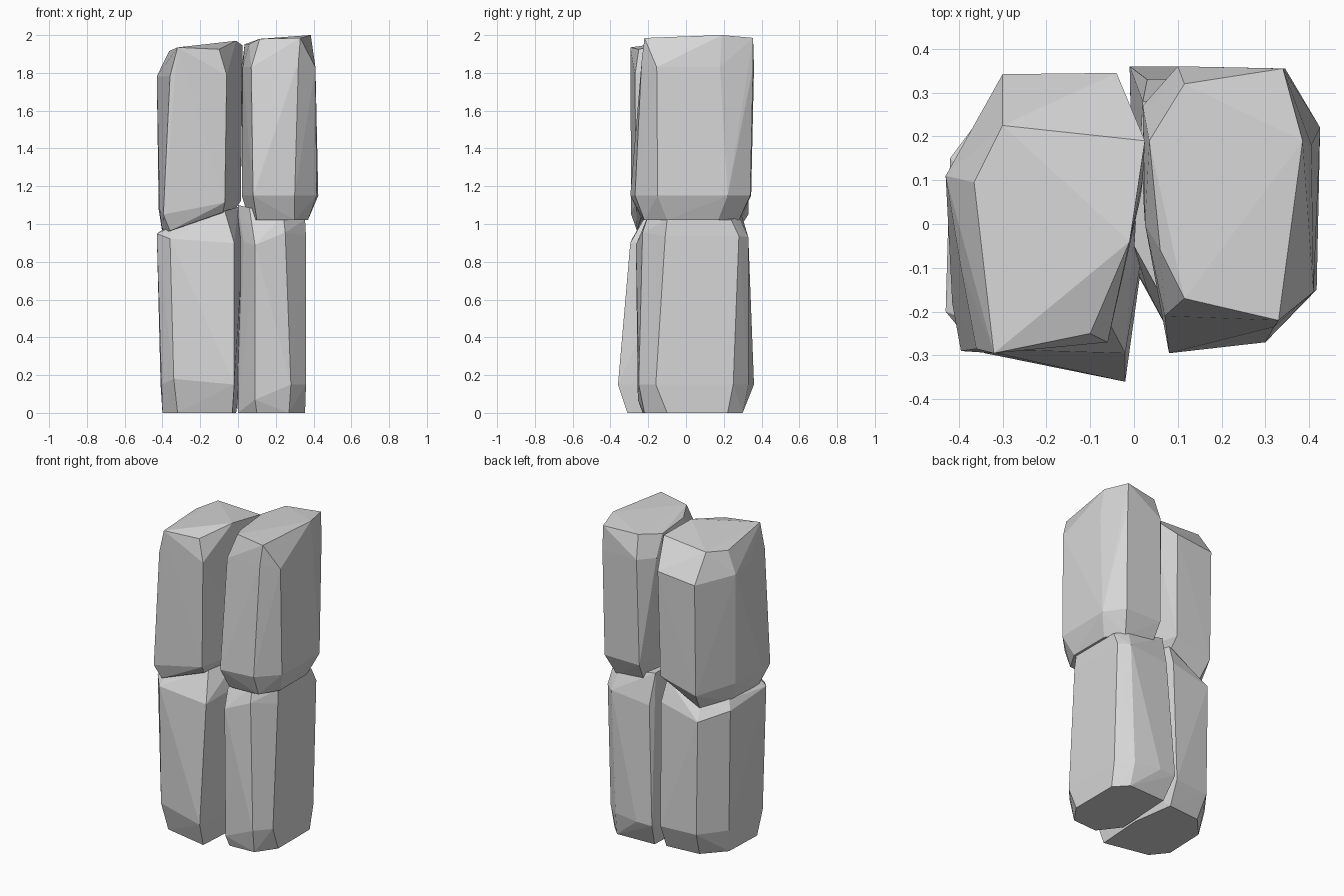
import bpy
import bmesh

stone = bpy.data.materials.new("grey stone")
stone.diffuse_color = (0.67, 0.67, 0.67, 1)


def rock(name, *rings):
    """Chiselled block: hull over rings given as (height, slope along x, outline).
    Outline points are x, y and an optional height offset."""
    bm = bmesh.new()
    for z, slope, outline in rings:
        for x, y, *dz in outline:
            bm.verts.new((x, y, z + slope * x + sum(dz)))
    res = bmesh.ops.convex_hull(bm, input=bm.verts[:])
    junk = {g for g in res["geom_interior"] + res["geom_unused"]
            if isinstance(g, bmesh.types.BMVert)}
    bmesh.ops.delete(bm, geom=list(junk), context='VERTS')
    bmesh.ops.recalc_face_normals(bm, faces=bm.faces[:])
    mesh = bpy.data.meshes.new(name)
    bm.to_mesh(mesh)
    bm.free()
    mesh.materials.append(stone)
    bpy.context.collection.objects.link(bpy.data.objects.new(name, mesh))


# Lower pair, standing on the ground
rock("lower_left_stone",
     (0.0, 0, [(-.03, -.31), (-.32, -.25), (-.40, -.15), (-.39, .12),
               (-.27, .25), (-.05, .27), (-.01, 0)]),
     (0.15, 0, [(-.02, -.36), (-.34, -.295, .03), (-.405, -.20), (-.41, .15),
                (-.29, .31), (-.05, .33), (.01, .10)]),
     (0.94, 0.05, [(-.02, -.295, -.04), (-.36, -.285), (-.43, -.20, .03), (-.42, .15),
                   (-.30, .31, -.05), (-.04, .31), (.03, 0)]),
     (1.09, 0.3, [(-.07, -.20), (-.35, -.23), (-.40, -.15), (-.39, .12),
                  (-.28, .25, -.05), (-.05, .26), (0, 0)]))

rock("lower_right_stone",
     (0.0, 0, [(.10, -.23), (.27, -.22), (.355, -.10), (.355, .22),
               (.28, .30), (.02, .29), (0, -.10)]),
     (0.15, 0, [(.09, -.255, -.08), (.28, -.25), (.36, -.16), (.36, .25),
                (.27, .33), (.10, .36), (-.01, .36), (.01, -.10)]),
     (0.90, 0.1, [(.09, -.265, -.02), (.25, -.23, .03), (.36, -.11), (.36, .28),
                  (.30, .33), (.03, .33), (.03, -.15)]),
     (1.10, -0.22, [(.06, -.16), (.24, -.20), (.355, -.10), (.355, .24),
                    (.28, .28), (.02, .28), (0, -.05)]))

# Upper pair, resting on the lower stones
rock("upper_left_stone",
     (1.09, 0.35, [(-.08, -.23), (-.36, -.26), (-.40, -.15), (-.39, .10),
                   (-.28, .26, -.05), (-.06, .27), (-.01, .05)]),
     (1.12, 0.1, [(-.07, -.265), (-.395, -.29, -.03), (-.415, -.18), (-.42, .10),
                  (-.30, .33, -.04), (-.05, .33), (.015, .06)]),
     (1.79, 0.02, [(-.06, -.27), (-.36, -.285), (-.395, -.10), (-.43, .11),
                   (-.30, .342, -.02), (-.04, .345), (.02, .10)]),
     (1.935, 0, [(-.10, -.25, -.01), (-.32, -.295), (-.365, .095, -.02),
                 (-.30, .225), (.025, .19, .01), (-.01, -.04, .035)]))

rock("upper_right_stone",
     (1.02, 0, [(.10, -.23), (.30, -.22), (.37, -.10), (.37, .17),
                (.30, .28), (.10, .28), (.06, 0)]),
     (1.15, 0, [(.08, -.295), (.30, -.27), (.417, -.15), (.425, .22),
                (.34, .34), (.09, .345), (.02, .08)]),
     (1.83, 0, [(.07, -.21), (.32, -.235, .03), (.41, -.155), (.405, .18),
                (.345, .355), (.10, .36), (.02, .27), (.025, 0)]),
     (1.97, 0.045, [(.115, -.17, .005), (.33, -.22), (.385, .19, .013), (.34, .355),
                    (.115, .32), (.035, .19, -.02), (.06, -.06, -.02)]))
